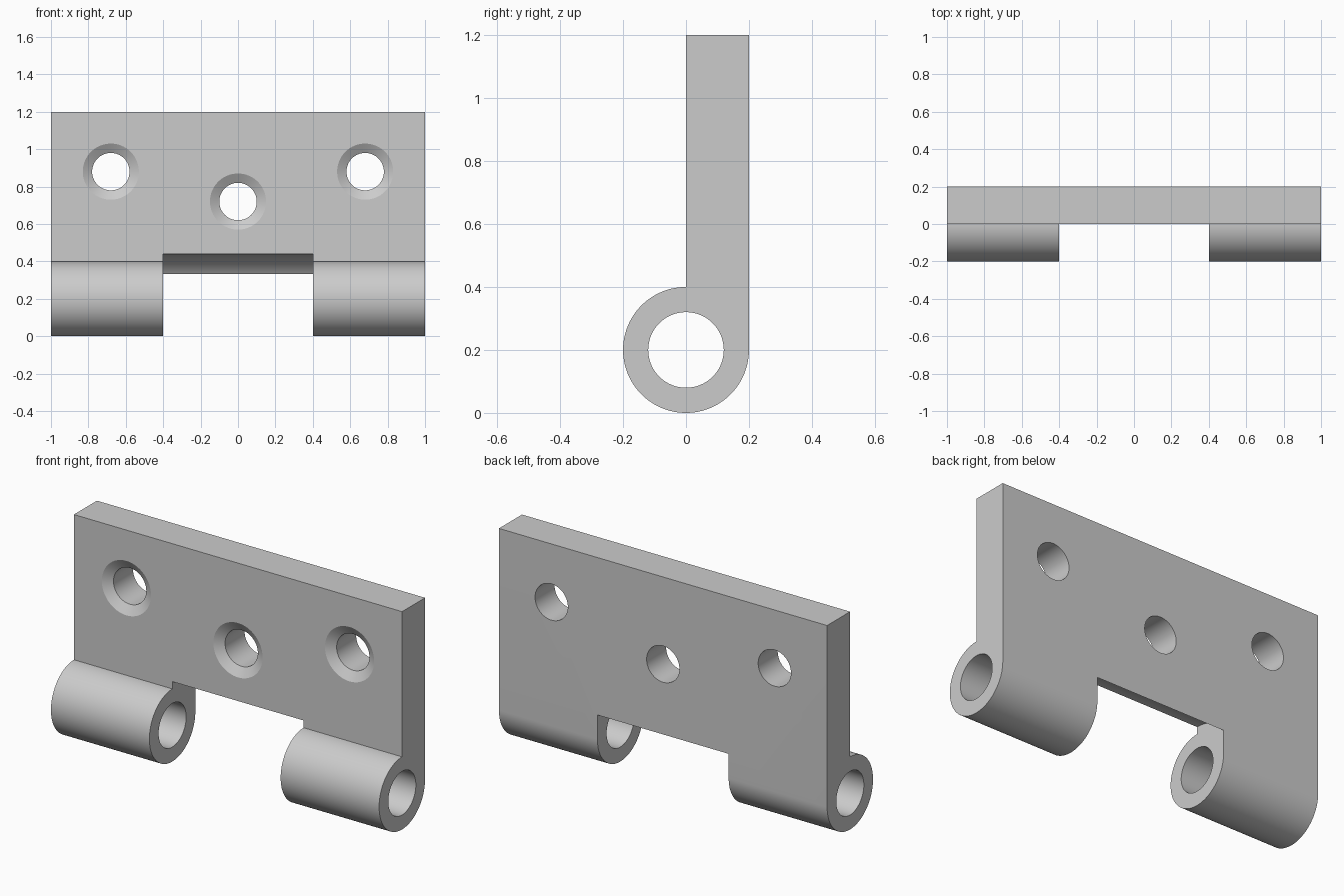
import bpy, bmesh
from math import cos, sin, pi

if "Cube" in bpy.data.objects:
    bpy.data.objects.remove(bpy.data.objects["Cube"])

SEG = 96


def prism(name, outline, x0, x1):
    """Extrude a (y, z) outline along x."""
    bm = bmesh.new()
    face = bm.faces.new([bm.verts.new((x0, y, z)) for y, z in outline])
    ext = bmesh.ops.extrude_face_region(bm, geom=[face])
    verts = [v for v in ext["geom"] if isinstance(v, bmesh.types.BMVert)]
    bmesh.ops.translate(bm, verts=verts, vec=(x1 - x0, 0, 0))
    return finish(bm, name)


def lathe_y(name, profile, x, z, n=64):
    """Closed turned solid around a y axis, from (radius, y) rings."""
    bm = bmesh.new()
    rings = [[bm.verts.new((x + r * cos(2 * pi * i / n), y, z + r * sin(2 * pi * i / n)))
              for i in range(n)] for r, y in profile]
    for a, b in zip(rings, rings[1:]):
        for i in range(n):
            j = (i + 1) % n
            bm.faces.new((a[i], a[j], b[j], b[i]))
    bm.faces.new(rings[0])
    bm.faces.new(rings[-1])
    return finish(bm, name)


def finish(bm, name):
    bmesh.ops.recalc_face_normals(bm, faces=bm.faces[:])
    mesh = bpy.data.meshes.new(name)
    bm.to_mesh(mesh)
    bm.free()
    ob = bpy.data.objects.new(name, mesh)
    bpy.context.collection.objects.link(ob)
    return ob


def circle(r, n=SEG):
    return [(r * cos(2 * pi * i / n), 0.2 + r * sin(2 * pi * i / n)) for i in range(n)]


def cut(ob, cutter):
    cutter.hide_render = True
    mod = ob.modifiers.new("cut", 'BOOLEAN')
    mod.operation = 'DIFFERENCE'
    mod.solver = 'EXACT'
    mod.object = cutter
    bpy.context.view_layer.objects.active = ob
    bpy.ops.object.modifier_apply(modifier=mod.name)
    bpy.data.objects.remove(cutter)


# plate flowing into the knuckle barrel
arc = [(0.2 * cos(a), 0.2 + 0.2 * sin(a))
       for a in (pi / 2 + 1.5 * pi * i / 72 for i in range(73))]
leaf = prism("hinge_leaf", [(0.2, 1.2), (0.0, 1.2)] + arc, -1, 1)

# clearance for the mating knuckle, then the pin bore
cut(leaf, prism("knuckle_gap", circle(0.24), -0.4, 0.4))
cut(leaf, prism("pin_bore", circle(0.12), -1.1, 1.1))

# countersunk screw holes
for x, z in ((-0.68, 0.88), (0, 0.72), (0.68, 0.88)):
    cut(leaf, lathe_y("screw_hole", [(0.2, -0.03), (0.1, 0.03), (0.1, 0.25)], x, z))

# smooth curved walls, sharp edges
bpy.ops.object.select_all(action='DESELECT')
leaf.select_set(True)
bpy.context.view_layer.objects.active = leaf
bpy.ops.object.shade_smooth_by_angle(angle=pi / 9)
